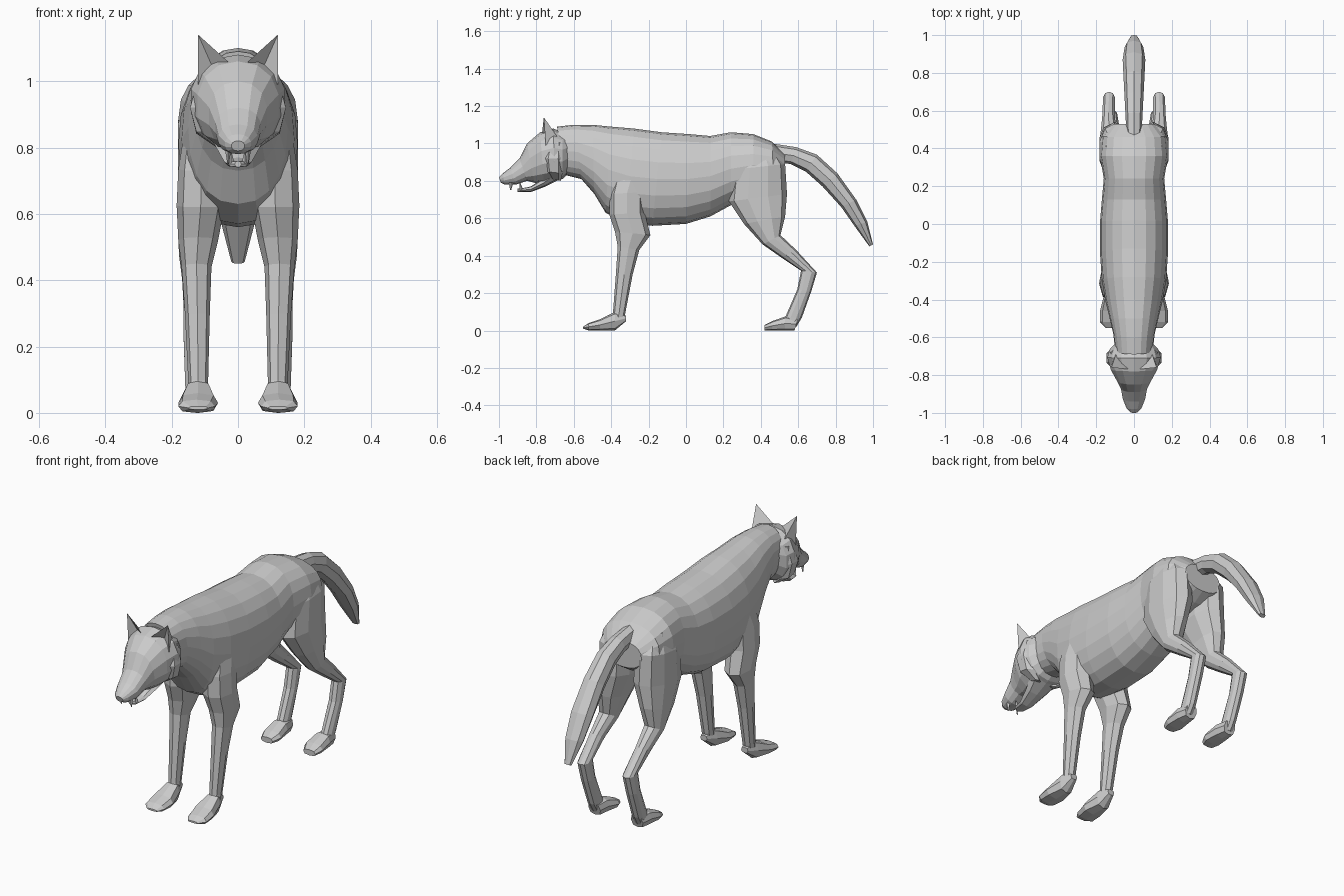
import bpy, bmesh, math
from mathutils import Vector

if "Cube" in bpy.data.objects:
    bpy.data.objects.remove(bpy.data.objects["Cube"], do_unlink=True)

GREY = (0.6, 0.6, 0.6, 1.0)
fur = bpy.data.materials.new("grey_fur")
fur.use_nodes = True
fur.diffuse_color = GREY
bsdf = fur.node_tree.nodes["Principled BSDF"]
bsdf.inputs["Base Color"].default_value = GREY
bsdf.inputs["Roughness"].default_value = 0.8


def finish(name, bm, mirror):
    bmesh.ops.recalc_face_normals(bm, faces=bm.faces)
    mesh = bpy.data.meshes.new(name)
    bm.to_mesh(mesh)
    bm.free()
    mesh.materials.append(fur)
    ob = bpy.data.objects.new(name, mesh)
    bpy.context.collection.objects.link(ob)
    if mirror:
        ob.modifiers.new("Mirror", "MIRROR")
    return ob


def loft(name, rings, sides=8, power=0.9, mirror=False):
    """Each ring: (y, z) of one edge, (y, z) of the opposite edge, x min, x max."""
    bm = bmesh.new()
    loops = []
    for y1, z1, y2, z2, x1, x2 in rings:
        loop = []
        for i in range(sides):
            t = 2 * math.pi * i / sides
            c, s = math.cos(t), math.sin(t)
            c = math.copysign(abs(c) ** power, c)
            s = math.copysign(abs(s) ** power, s)
            loop.append(bm.verts.new(((x1 + x2) / 2 + s * (x2 - x1) / 2,
                                      (y1 + y2) / 2 + c * (y1 - y2) / 2,
                                      (z1 + z2) / 2 + c * (z1 - z2) / 2)))
        loops.append(loop)
    for a, b in zip(loops, loops[1:]):
        for i in range(sides):
            j = (i + 1) % sides
            bm.faces.new((a[i], a[j], b[j], b[i]))
    bm.faces.new(loops[0])
    bm.faces.new(loops[-1][::-1])
    return finish(name, bm, mirror)


def centred(rows):
    return [(a, b, c, d, -w, w) for a, b, c, d, w in rows]


# Torso and neck: back edge, belly edge, half width
loft("torso", centred([
    (-0.69, 1.09, -0.64, 0.83, 0.10),
    (-0.60, 1.10, -0.56, 0.81, 0.11),
    (-0.50, 1.10, -0.49, 0.73, 0.13),
    (-0.40, 1.09, -0.43, 0.63, 0.15),
    (-0.28, 1.08, -0.32, 0.57, 0.17),
    (-0.13, 1.06, -0.18, 0.56, 0.18),
    (0.02, 1.05, 0.00, 0.57, 0.18),
    (0.13, 1.04, 0.13, 0.61, 0.17),
    (0.24, 1.06, 0.24, 0.67, 0.16),
    (0.36, 1.05, 0.36, 0.72, 0.18),
    (0.46, 1.01, 0.47, 0.76, 0.17),
    (0.53, 0.94, 0.53, 0.80, 0.11),
]), sides=20, power=0.88)

# Head and muzzle
loft("head", centred([
    (-0.62, 1.06, -0.62, 0.85, 0.09),
    (-0.66, 1.06, -0.66, 0.81, 0.13),
    (-0.71, 1.08, -0.70, 0.80, 0.145),
    (-0.78, 1.06, -0.76, 0.79, 0.125),
    (-0.85, 1.00, -0.81, 0.79, 0.09),
    (-0.89, 0.92, -0.85, 0.80, 0.07),
    (-0.94, 0.87, -0.91, 0.78, 0.06),
    (-0.98, 0.84, -0.97, 0.78, 0.04),
    (-1.00, 0.82, -0.99, 0.79, 0.02),
]), sides=14)

# Open lower jaw
loft("lower_jaw", centred([
    (-0.70, 0.88, -0.67, 0.81, 0.09),
    (-0.77, 0.81, -0.75, 0.77, 0.06),
    (-0.83, 0.77, -0.83, 0.74, 0.04),
    (-0.88, 0.76, -0.89, 0.74, 0.03),
    (-0.90, 0.76, -0.90, 0.74, 0.01),
]))

# Upper and lower fangs
loft("upper_fang", [
    (-0.95, 0.80, -0.92, 0.80, 0.02, 0.04),
    (-0.94, 0.75, -0.935, 0.75, 0.027, 0.032),
], sides=4, mirror=True)
loft("lower_fang", [
    (-0.89, 0.75, -0.87, 0.75, 0.01, 0.03),
    (-0.89, 0.79, -0.885, 0.79, 0.02, 0.024),
], sides=4, mirror=True)

# Ears: hollow-fronted pyramids
bm = bmesh.new()
inner, outer, back, tip, hollow, base = [bm.verts.new(p) for p in (
    (0.02, -0.77, 1.05), (0.12, -0.75, 0.99), (0.09, -0.67, 1.01),
    (0.12, -0.76, 1.14), (0.08, -0.73, 1.05), (0.08, -0.72, 0.97))]
for f in ((inner, hollow, tip), (hollow, outer, tip), (outer, back, tip),
          (back, inner, tip), (inner, base, hollow), (hollow, base, outer),
          (outer, base, back), (back, base, inner)):
    bm.faces.new(f)
finish("ear", bm, True)

# Cheek ruff flaring behind the jaw
loft("cheek_ruff", [
    (-0.74, 1.00, -0.66, 1.01, 0.08, 0.125),
    (-0.76, 0.92, -0.66, 0.92, 0.09, 0.148),
    (-0.75, 0.85, -0.66, 0.84, 0.06, 0.13),
    (-0.72, 0.81, -0.67, 0.80, 0.03, 0.07),
], sides=6, mirror=True)

# Front legs
loft("front_leg", [
    (-0.38, 0.86, -0.18, 0.86, 0.06, 0.16),
    (-0.41, 0.73, -0.22, 0.74, 0.04, 0.18),
    (-0.41, 0.62, -0.22, 0.63, 0.04, 0.185),
    (-0.38, 0.53, -0.19, 0.51, 0.06, 0.18),
    (-0.365, 0.45, -0.25, 0.43, 0.08, 0.17),
    (-0.375, 0.30, -0.285, 0.30, 0.085, 0.16),
    (-0.39, 0.10, -0.325, 0.09, 0.09, 0.15),
    (-0.40, 0.04, -0.335, 0.05, 0.09, 0.15),
], mirror=True)
loft("front_paw", [
    (-0.32, 0.08, -0.32, 0.05, 0.10, 0.14),
    (-0.38, 0.10, -0.38, 0.00, 0.08, 0.16),
    (-0.46, 0.06, -0.46, 0.00, 0.06, 0.18),
    (-0.52, 0.04, -0.52, 0.00, 0.07, 0.18),
    (-0.55, 0.02, -0.55, 0.01, 0.09, 0.15),
], power=0.75, mirror=True)

# Hind legs: thigh, shin, hock and lower leg
loft("hind_leg", [
    (0.30, 0.98, 0.47, 0.97, 0.04, 0.15),
    (0.25, 0.86, 0.53, 0.89, 0.02, 0.185),
    (0.23, 0.69, 0.54, 0.73, 0.02, 0.185),
    (0.31, 0.57, 0.53, 0.61, 0.06, 0.185),
    (0.41, 0.46, 0.505, 0.51, 0.085, 0.18),
    (0.51, 0.39, 0.59, 0.43, 0.10, 0.17),
    (0.615, 0.32, 0.70, 0.31, 0.10, 0.165),
    (0.595, 0.22, 0.67, 0.21, 0.10, 0.165),
    (0.53, 0.07, 0.62, 0.07, 0.10, 0.16),
    (0.52, 0.03, 0.59, 0.02, 0.10, 0.16),
], sides=10, mirror=True)
loft("hind_paw", [
    (0.60, 0.07, 0.58, 0.00, 0.09, 0.16),
    (0.53, 0.075, 0.53, 0.00, 0.08, 0.17),
    (0.46, 0.05, 0.46, 0.00, 0.07, 0.175),
    (0.42, 0.03, 0.42, 0.00, 0.09, 0.16),
], power=0.75, mirror=True)

# Drooping tail
loft("tail", centred([
    (0.46, 1.00, 0.48, 0.90, 0.04),
    (0.59, 0.98, 0.56, 0.89, 0.045),
    (0.70, 0.94, 0.64, 0.85, 0.05),
    (0.81, 0.84, 0.73, 0.77, 0.055),
    (0.91, 0.70, 0.83, 0.66, 0.06),
    (0.97, 0.58, 0.90, 0.56, 0.05),
    (1.00, 0.46, 0.98, 0.45, 0.02),
]))
